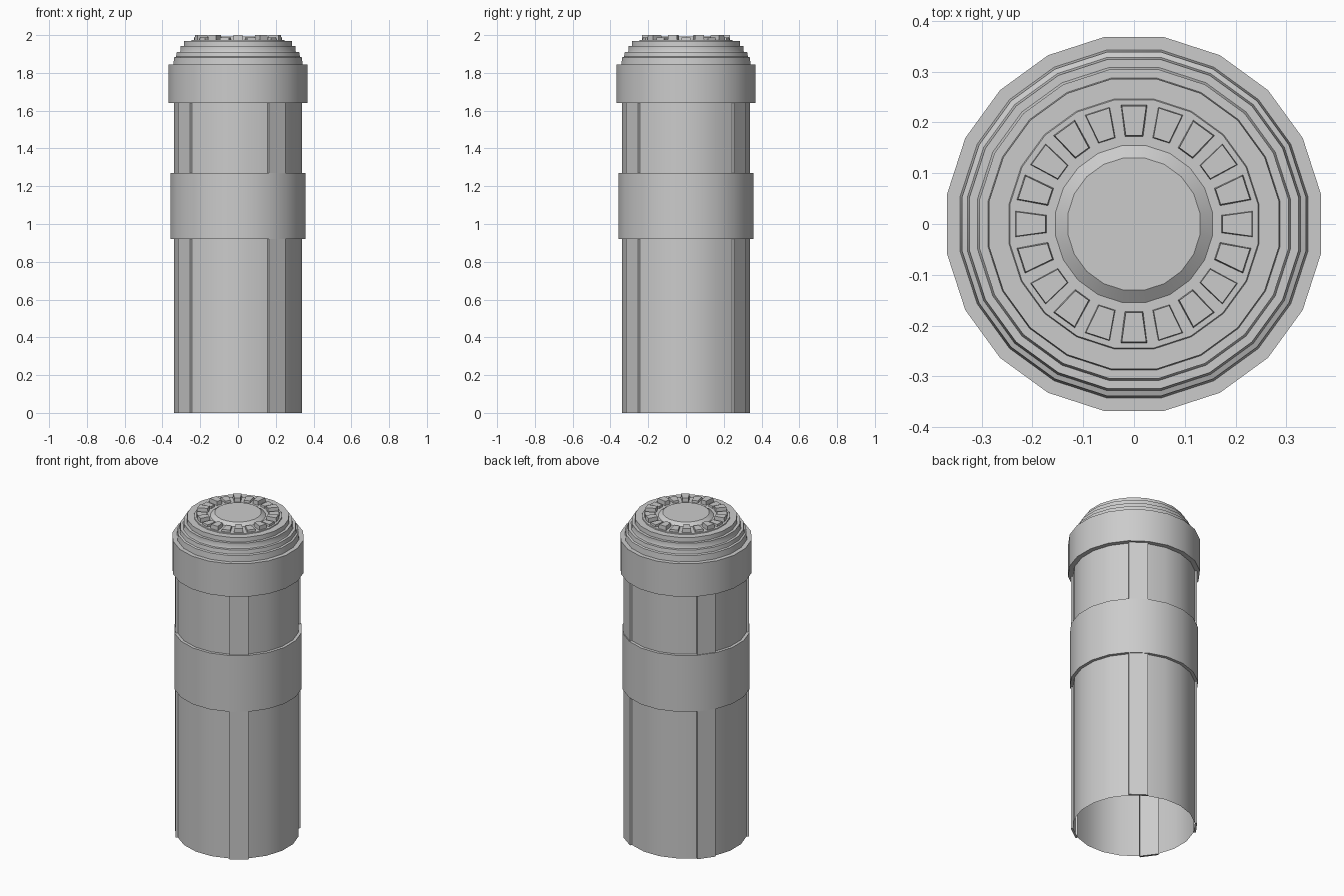
import bpy, bmesh, math
from mathutils import Vector

if "Cube" in bpy.data.objects:
    bpy.data.objects.remove(bpy.data.objects["Cube"])

SIDES = 20
STEP = math.tau / SIDES
FIT = 1 / math.cos(STEP / 2)      # flat-to-flat radius -> corner radius


def finish(name, bm):
    bmesh.ops.recalc_face_normals(bm, faces=bm.faces)
    mesh = bpy.data.meshes.new(name)
    bm.to_mesh(mesh)
    bm.free()
    ob = bpy.data.objects.new(name, mesh)
    bpy.context.collection.objects.link(ob)
    bpy.ops.object.select_all(action='DESELECT')
    ob.select_set(True)
    bpy.context.view_layer.objects.active = ob
    bpy.ops.object.shade_smooth_by_angle(angle=math.radians(30))
    return ob


def lathe(profile, cap=False):
    """Rings of SIDES corners through (radius, z) points, with flats facing the axes."""
    bm = bmesh.new()
    rings = [[bm.verts.new((r * FIT * math.cos((i + .5) * STEP),
                            r * FIT * math.sin((i + .5) * STEP), z))
              for i in range(SIDES)] for r, z in profile]
    for a, b in zip(rings, rings[1:]):
        for i in range(SIDES):
            j = (i + 1) % SIDES
            bm.faces.new((a[i], a[j], b[j], b[i]))
    if cap:
        bm.faces.new(rings[-1])
    return bm


# Open tube body with four facets pushed out as ribs
body = lathe([(0.34, 0), (0.34, 1.66)])
bmesh.ops.recalc_face_normals(body, faces=body.faces)
ribs = []
for deg in (-54, 54, 144, -144):
    d = Vector((math.cos(math.radians(deg)), math.sin(math.radians(deg)), 0))
    ribs.append(max(body.faces, key=lambda f: f.calc_center_median().dot(d)))
normals = [f.normal.copy() for f in ribs]
for face, n in zip(ribs, normals):
    new = bmesh.ops.extrude_face_region(body, geom=[face])['geom']
    bmesh.ops.translate(body, vec=n * 0.013,
                        verts=[v for v in new if isinstance(v, bmesh.types.BMVert)])
    if face.is_valid:
        bmesh.ops.delete(body, geom=[face], context='FACES_ONLY')
finish("body_tube", body)

# Wide middle collar
finish("middle_collar", lathe([(0.338, 0.92), (0.358, 0.92), (0.358, 1.27), (0.338, 1.27)]))

# Top collar, stepped shoulder and raised centre disc
finish("stepped_cap", lathe([
    (0.338, 1.64), (0.368, 1.64), (0.368, 1.845), (0.342, 1.845),
    (0.338, 1.882), (0.328, 1.886), (0.324, 1.91), (0.308, 1.91),
    (0.304, 1.918), (0.304, 1.943), (0.287, 1.943), (0.285, 1.97),
    (0.246, 1.97), (0.244, 1.975), (0.154, 1.975), (0.13, 1.993)], cap=True))

# Ring of wedge teeth, alternately tall and short
teeth = bmesh.new()
for k in range(SIDES):
    a = k * STEP
    u, t = Vector((math.cos(a), math.sin(a), 0)), Vector((-math.sin(a), math.cos(a), 0))
    top = 2.0 if k % 2 else 1.988
    loops = []
    for z, s in ((1.96, 0), (top, 0.003)):
        loops.append([teeth.verts.new(u * r + t * w + Vector((0, 0, z))) for r, w in (
            (0.171 + s, -0.019 + s), (0.235 - s, -0.027 + s),
            (0.235 - s, 0.027 - s), (0.171 + s, 0.019 - s))])
    low, high = loops
    teeth.faces.new(high)
    for i in range(4):
        j = (i + 1) % 4
        teeth.faces.new((low[i], low[j], high[j], high[i]))
finish("rim_teeth", teeth)
